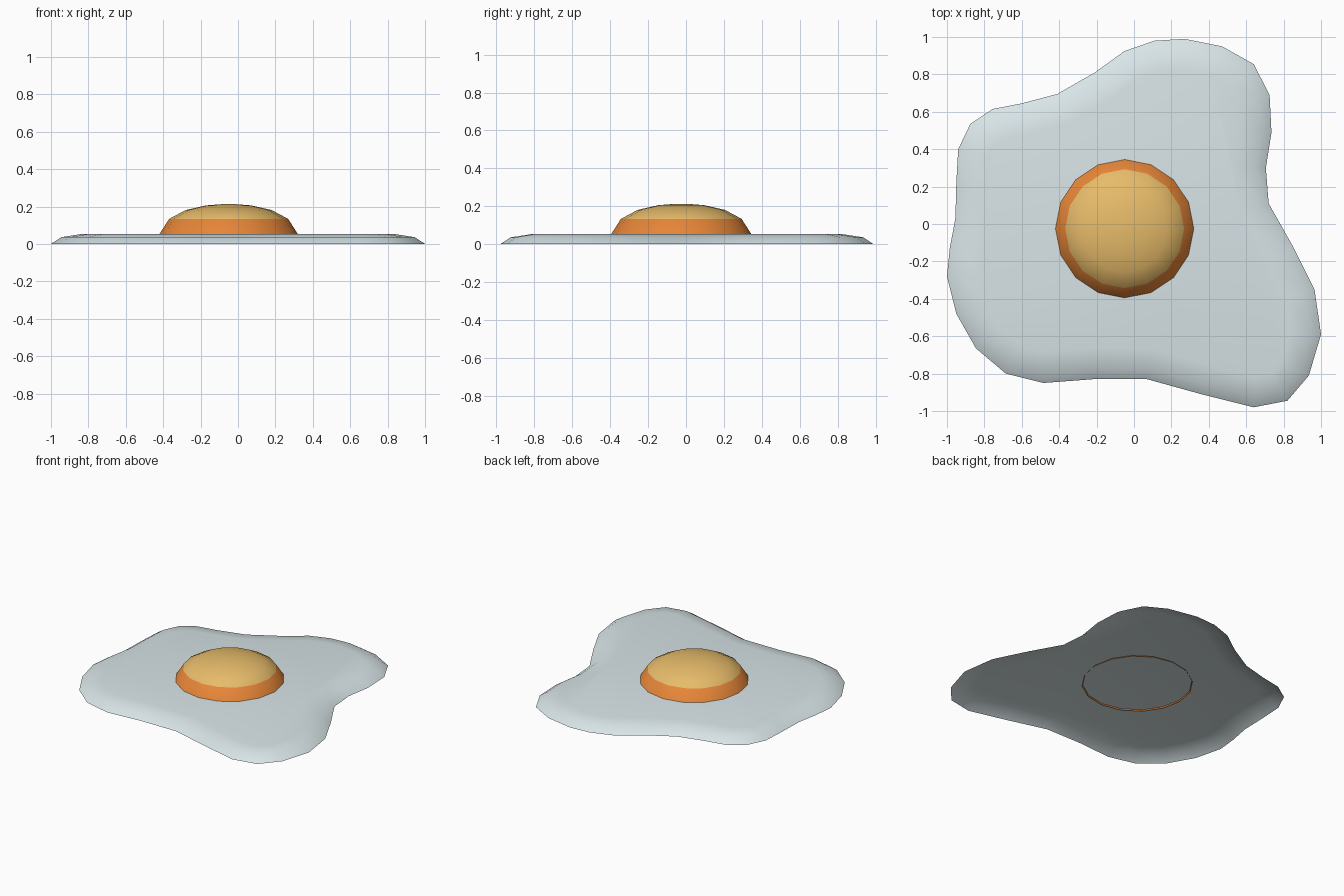
import bpy, math
from mathutils import Vector

if "Cube" in bpy.data.objects:
    bpy.data.objects.remove(bpy.data.objects["Cube"])


def material(name, rgb):
    m = bpy.data.materials.new(name)
    m.diffuse_color = (*rgb, 1)
    m.use_nodes = True
    m.node_tree.nodes["Principled BSDF"].inputs["Base Color"].default_value = m.diffuse_color
    return m


def loft(name, rings, mats, band_mat=lambda i: 0):
    """Bridge equal-length counter-clockwise rings from the rim up, then cap the last."""
    n = len(rings[0])
    verts = [p for r in rings for p in r]
    faces, idx = [], []
    for k in range(len(rings) - 1):
        for i in range(n):
            j = (i + 1) % n
            faces.append((k * n + i, k * n + j, (k + 1) * n + j, (k + 1) * n + i))
            idx.append(band_mat(k))
    last = (len(rings) - 1) * n
    faces.append(tuple(range(last, last + n)))
    idx.append(band_mat(len(rings) - 1))
    me = bpy.data.meshes.new(name)
    me.from_pydata(verts, [], faces)
    for m in mats:
        me.materials.append(m)
    for p, i in zip(me.polygons, idx):
        p.material_index = i
        p.use_smooth = True
    ob = bpy.data.objects.new(name, me)
    bpy.context.collection.objects.link(ob)
    return ob


white = material("egg white", (0.70, 0.79, 0.81))
yellow = material("yolk yellow", (0.86, 0.54, 0.155))
orange = material("yolk orange", (0.84, 0.25, 0.042))

# Egg white: wavy outline, stepped inwards to a rounded edge, open underneath
outline = [(.11, .98), (.27, .99), (.47, .95), (.64, .855), (.725, .69), (.735, .49),
           (.705, .30), (.72, .11), (.85, -.12), (.965, -.35), (1.0, -.59), (.935, -.81),
           (.82, -.945), (.64, -.98), (.36, -.91), (.07, -.83), (-.22, -.83), (-.485, -.85),
           (-.685, -.80), (-.845, -.665), (-.95, -.48), (-1.0, -.28), (-.985, -.13),
           (-.955, .03), (-.95, .22), (-.94, .40), (-.875, .535), (-.755, .615),
           (-.60, .645), (-.41, .695), (-.21, .81), (-.05, .925)]
pts = [Vector(p) for p in reversed(outline)]


def inset(d, z):
    ring = []
    for i, p in enumerate(pts):
        t = (pts[(i + 1) % len(pts)] - pts[i - 1]).normalized()
        q = p + Vector((-t.y, t.x)) * d
        ring.append((q.x, q.y, z))
    return ring


loft("egg_white", [inset(0, 0), inset(.055, .036), inset(.165, .053)], [white])

# Yolk: 16-sided dome with an orange lower band
profile = [(.375, .045), (.318, .134), (.23, .181), (.12, .206), (.03, .213)]
rings = [[(-.05 + r * math.cos(i * math.tau / 16), -.025 + r * math.sin(i * math.tau / 16), z)
          for i in range(16)] for r, z in profile]
loft("yolk", rings, [orange, yellow], lambda k: 0 if k == 0 else 1)
